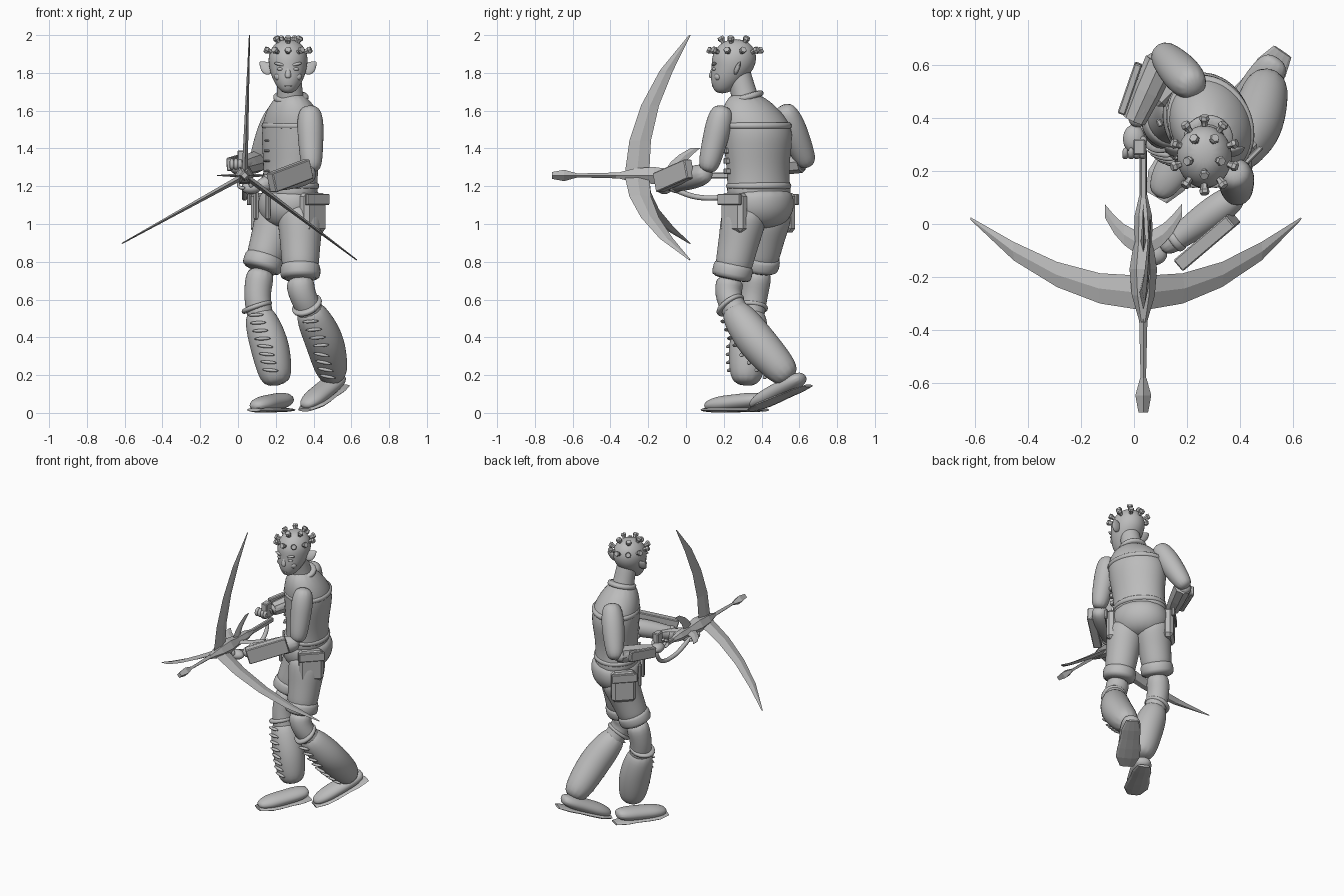
import bpy, bmesh
from math import sin, cos, pi, radians
from mathutils import Vector, Matrix

if "Cube" in bpy.data.objects:
    bpy.data.objects.remove(bpy.data.objects["Cube"])

grey = bpy.data.materials.new("plain grey")
grey.use_nodes = True
grey.diffuse_color = (.5, .5, .5, 1)
grey.node_tree.nodes["Principled BSDF"].inputs["Base Color"].default_value = grey.diffuse_color

ACROSS = Vector((1, 0, 0))
BACK = Vector((0, 1, 0))
UP = Vector((0, 0, 1))
SIDE = Vector((.45, -.89, 0))     # shoulder line, from the rear arm to the front arm
CHEST = Vector((-.89, -.45, 0))   # way the chest faces


def finish(name, bm, smooth):
    bmesh.ops.recalc_face_normals(bm, faces=bm.faces)
    mesh = bpy.data.meshes.new(name)
    bm.to_mesh(mesh)
    bm.free()
    mesh.materials.append(grey)
    for polygon in mesh.polygons:
        polygon.use_smooth = smooth
    ob = bpy.data.objects.new(name, mesh)
    bpy.context.collection.objects.link(ob)
    return ob


def skin(bm, rings):
    """Bridge vertex rings one after another and cap both ends."""
    count = len(rings[0])
    for a, b in zip(rings, rings[1:]):
        for k in range(count):
            after = (k + 1) % count
            bm.faces.new((a[k], a[after], b[after], b[k]))
    bm.faces.new(rings[0])
    bm.faces.new(rings[-1])


def follow(path, f):
    """Point at fraction f along evenly spaced path points."""
    spot = f * (len(path) - 1)
    i = min(int(spot + .001), len(path) - 2)
    return Vector(path[i]).lerp(Vector(path[i + 1]), spot - i)


def tube(name, path, radii, side=ACROSS, flat=1, n=12, axis=None, round_off=2):
    """Elliptical rings spread evenly along a path; flat scales the depth against the width."""
    bm, rings, last = bmesh.new(), [], len(radii) - 1
    points = [follow(path, i / last) for i in range(len(radii))]
    for i, radius in enumerate(radii):
        tangent = (axis or points[min(i + 1, last)] - points[max(i - 1, 0)]).normalized()
        u = (side - tangent * tangent.dot(side)).normalized()
        v = tangent.cross(u) * flat
        turns = [2 * pi * k / n for k in range(n)]
        rings.append([bm.verts.new(points[i] + (u * cos(t) + v * sin(t)) * radius) for t in turns])
    skin(bm, rings)
    ob = finish(name, bm, round_off > 0)
    if round_off:
        modifier = ob.modifiers.new("round", 'SUBSURF')
        modifier.levels = modifier.render_levels = round_off


def cuff(name, at, axis, radius, half, side=ACROSS, flat=1):
    axis = Vector(axis).normalized()
    step = axis * half
    inner = radius * .95
    tube(name, [Vector(at) - step, Vector(at) + step], [inner, radius, radius, inner], side, flat, 20, axis, 1)


def frame(x, z, at, size):
    """Placement whose local x follows one vector while local z stays close to another."""
    x = Vector(x).normalized()
    y = Vector(z).cross(x).normalized()
    turn = Matrix((x, y, x.cross(y))).transposed().to_4x4()
    return Matrix.Translation(at) @ turn @ Matrix.Diagonal((*size, 1))


def box(name, at, size, x=ACROSS, z=UP, bevel=.005):
    bm = bmesh.new()
    bmesh.ops.create_cube(bm, size=1, matrix=frame(x, z, at, size))
    bmesh.ops.bevel(bm, geom=bm.edges[:], offset=bevel, segments=1, affect='EDGES')
    finish(name, bm, False)


def ball(name, at, size, x=ACROSS):
    bm = bmesh.new()
    bmesh.ops.create_uvsphere(bm, u_segments=14, v_segments=8, radius=1, matrix=frame(x, UP, at, size))
    finish(name, bm, True)


# Torso, belt, chest band and collar
spine = [(.27, .39, 1.1), (.28, .38, 1.3), (.29, .38, 1.5), (.28, .31, 1.7)]
tube("torso", spine, [.19, .175, .175, .19, .2, .17, .08], SIDE, .8, 16, UP)
cuff("belt", follow(spine, .17), UP, .182, .025, SIDE, .83)
cuff("chest_band", follow(spine, .7), UP, .198, .025, SIDE, .8)
cuff("collar", (.28, .32, 1.67), UP - BACK * .3, .095, .02, SIDE)
for i in range(5):
    height = .3 + .09 * i
    box("vest_clasp", follow(spine, height) + SIDE * .18, (.03, .04, .03), CHEST)
    box("chest_lace", follow(spine, height) + CHEST * .145, (.05, .02, .012), SIDE)

# Head, face and ears
crown = Vector((.265, .26, 1.87))
face = crown - BACK * .11
tube("neck", [(.28, .33, 1.6), crown], [.085, .07, .068, .06])
tube("head", [(.265, .19, 1.69), (.265, .25, 1.83), (.265, .265, 1.98)],
     [.03, .068, .09, .103, .108, .094, .045], flat=1.13, n=16, axis=UP)
tube("nose", [face - UP * .03, face - UP * .1 - BACK * .015], [.01, .014, .02, .016], n=8, axis=UP)
for name, drop in (("upper_lip", .13), ("lower_lip", .14)):
    ball(name, face - UP * drop, (.026, .012, .007))
for s in (-1, 1):
    ball("eye", face + ACROSS * s * .04 - UP * .05, (.02, .012, .009))
    ball("brow", face + ACROSS * s * .042 - UP * .025, (.034, .014, .009), ACROSS + UP * s * .25)
    ball("cheek", face + ACROSS * s * .048 + BACK * .02 - UP * .09, (.025, .02, .022))
    root = crown + ACROSS * s * .085 - UP * .07
    tube("ear", [root, root + ACROSS * s * .065 + UP * .06 + BACK * .03], [.024, .04, .03, .004],
         UP + BACK * .4, .4, 8)

# Studs in two rings over the scalp
for count, tilt in ((5, 30), (10, 67)):
    for k in range(count):
        around, lean = 2 * pi * k / count, radians(tilt)
        out = Vector((sin(lean) * sin(around), -sin(lean) * cos(around), cos(lean)))
        foot = crown + out * .1 + BACK * out.y * .02
        tube("stud", [foot, foot + out * .04], [.012, .013, .02, .016], BACK + ACROSS * .3, 1, 6, out, 0)

# Pelvis, wide short trousers and pockets
tube("pelvis", [(.28, .39, 1.2), (.265, .39, .97)], [.17, .195, .185, .11], SIDE, .87, 16, -UP)
trousers = {"near": ((.33, .32, 1.1), (.33, .24, .72)), "far": ((.23, .45, 1.1), (.125, .385, .77))}
for leg, (hip, hem) in trousers.items():
    tube(leg + "_trouser_leg", (hip, hem), [.12, .125, .112, .105, .095])
    cuff(leg + "_trouser_cuff", follow((hip, hem), .92), Vector(hip) - Vector(hem), .108, .05)
pockets = (((.395, .255, 1.06), ACROSS - BACK), ((.135, .51, 1.06), BACK - ACROSS))
for at, out in pockets:
    out = out.normalized()
    beside = out.cross(UP)
    box("pocket", at, (.16, .21, .07), beside, out, .02)
    box("pocket_flap", Vector(at) + out * .035 + UP * .07, (.17, .06, .02), beside, out)
for s in (-1, 1):
    box("belt_tassel", follow(spine, 0) + CHEST * .16 + SIDE * s * .07, (.03, .02, .15), SIDE)

# Knees, tall laced boots and shoes; each leg lists knee, boot path, heel and toe
legs = {
    "near": ((.33, .22, .65), [(.365, .235, .57), (.46, .37, .38), (.51, .56, .17)], (.56, .65, .14), (.355, .35, .012)),
    "far": ((.105, .37, .67), [(.1, .35, .56), (.17, .33, .35), (.21, .315, .14)], (.27, .42, .012), (.085, .1, .012)),
}
for leg, (knee, boot, heel, toe) in legs.items():
    tube(leg + "_knee", [trousers[leg][1], knee, boot[0], boot[1]], [.08, .076, .073, .065])
    girth = [.072, .1, .108, .1, .075]
    tube(leg + "_boot", boot, girth)
    cuff(leg + "_boot_rim", boot[0], Vector(boot[1]) - Vector(boot[0]), .085, .016)
    for i in range(8):
        f = .1 + .1 * i
        along = (follow(boot, f + .05) - follow(boot, f)).normalized()
        out = -BACK - ACROSS * .25
        out = (out - along * along.dot(out)).normalized()
        swell = .072 + .034 * sin(pi * f)
        ball(leg + "_boot_lace", follow(boot, f) + out * swell, (.045, .012, .009), out.cross(along) + along * .3)
    heel, toe = Vector(heel), Vector(toe)
    ahead = (toe - heel).normalized()
    beside = ahead.cross(UP).normalized()
    lift = beside.cross(ahead)
    tube(leg + "_shoe", [heel + lift * .06 + ahead * .01, toe + lift * .025],
         [.05, .07, .07, .07, .068, .035], beside, .65, 12, ahead)
    tube(leg + "_sole", [heel + lift * .004, toe + lift * .004],
         [.04, .062, .064, .075, .078, .045], beside, .2, 10, ahead, 0)

# Front arm with its box bracer
elbow, wrist = Vector((.39, .11, 1.27)), Vector((.1, -.1, 1.2))
tube("near_upper_arm", [(.38, .2, 1.63), elbow], [.055, .075, .07, .064, .05])
tube("near_forearm", [elbow + (elbow - wrist) * .05, wrist], [.048, .064, .06, .048, .036], UP)
cuff("near_wrist_band", follow([wrist, elbow], .2), elbow - wrist, .05, .02, UP)
box("near_bracer", (.275, -.065, 1.255), (.27, .055, .105), (.2, .17, .075))

# Rear arm with its flared bracer
elbow, wrist = Vector((.1, .65, 1.33)), Vector((0, .36, 1.3))
tube("far_upper_arm", [(.23, .51, 1.63), elbow - UP * .03], [.055, .077, .076, .066, .05])
tube("far_forearm", [elbow, wrist], [.045, .056, .05, .034], UP)
tube("far_bracer", [elbow - BACK * .04, wrist + BACK * .03], [.06, .056, .045], UP, 1, 8, None, 0)
box("far_bracer_plate", (-.015, .51, 1.325), (.2, .03, .07), elbow - wrist)

# Hands with curled fingers
hands = (("near", Vector((.07, -.115, 1.19)), -ACROSS), ("far", Vector((0, .32, 1.295)), -BACK))
for name, palm, reach in hands:
    beside = UP.cross(reach)
    ball(name + "_palm", palm, (.055, .042, .032), reach)
    for k in range(4):
        knuckle = palm + reach * .03 + beside * (k - 1.5) * .022
        tube(name + "_finger", [knuckle, knuckle + reach * .04, knuckle + reach * .04 + UP * .04, knuckle + UP * .045],
             [.013] * 4, beside, 1, 6)
    base = palm + beside * .03
    tube(name + "_thumb", [base, base + beside * .01 + UP * .03, base + reach * .03 + UP * .055], [.015] * 3, reach, 1, 6)

# Three-armed crossbow: body, stock, grip, guard and bolt
hub = Vector((.035, 0, 1.257))
tube("bow_body", [hub + BACK * .13, hub - BACK * .37], [.01, .033, .036, .052, .043, .014], n=6, round_off=0)
box("bow_stock", hub + BACK * .21, (.25, .025, .03), BACK)
box("stock_grip", (.02, .29, 1.34), (.045, .06, .1))
tube("trigger_guard", [hub - BACK * .12 - UP * .05, hub - UP * .1, hub + BACK * .07 - UP * .122,
                       hub + BACK * .25 - UP * .122, hub + BACK * .29], [.016] * 5, n=8)
tube("bolt_shaft", [hub - BACK * .3, hub - BACK * .59], [.017, .01], n=4, round_off=0)
tube("bolt_tip", [hub - BACK * .58, hub - BACK * .71], [.012, .03, .018], n=4, round_off=0)


def blade(name, angle, length, start, sweep, root, tip, thick):
    """Thin tapering vane that leaves the bow body at an angle and curves backwards."""
    bm, rings, steps = bmesh.new(), [], 5
    out = Vector((cos(angle), 0, sin(angle)))
    normal = out.cross(BACK)
    for i in range(steps):
        f = i / (steps - 1)
        centre = hub + out * length * f + BACK * (start + sweep * f * f)
        wide = BACK * (root * (1 - f) ** .5 + tip)
        deep = normal * thick * (1 - .8 * f)
        rings.append([bm.verts.new(centre + p) for p in (wide, deep, -wide, -deep)])
    skin(bm, rings)
    finish(name, bm, False)


# Long bow limbs and short rear fins
for angle in (88, 209, 323):
    blade("bow_limb", radians(angle), .743, -.26, .28, .06, .005, .016)
for angle in (0, 90, 180):
    blade("bow_fin", radians(angle), .145, -.07, .12, .02, .025, .012)
